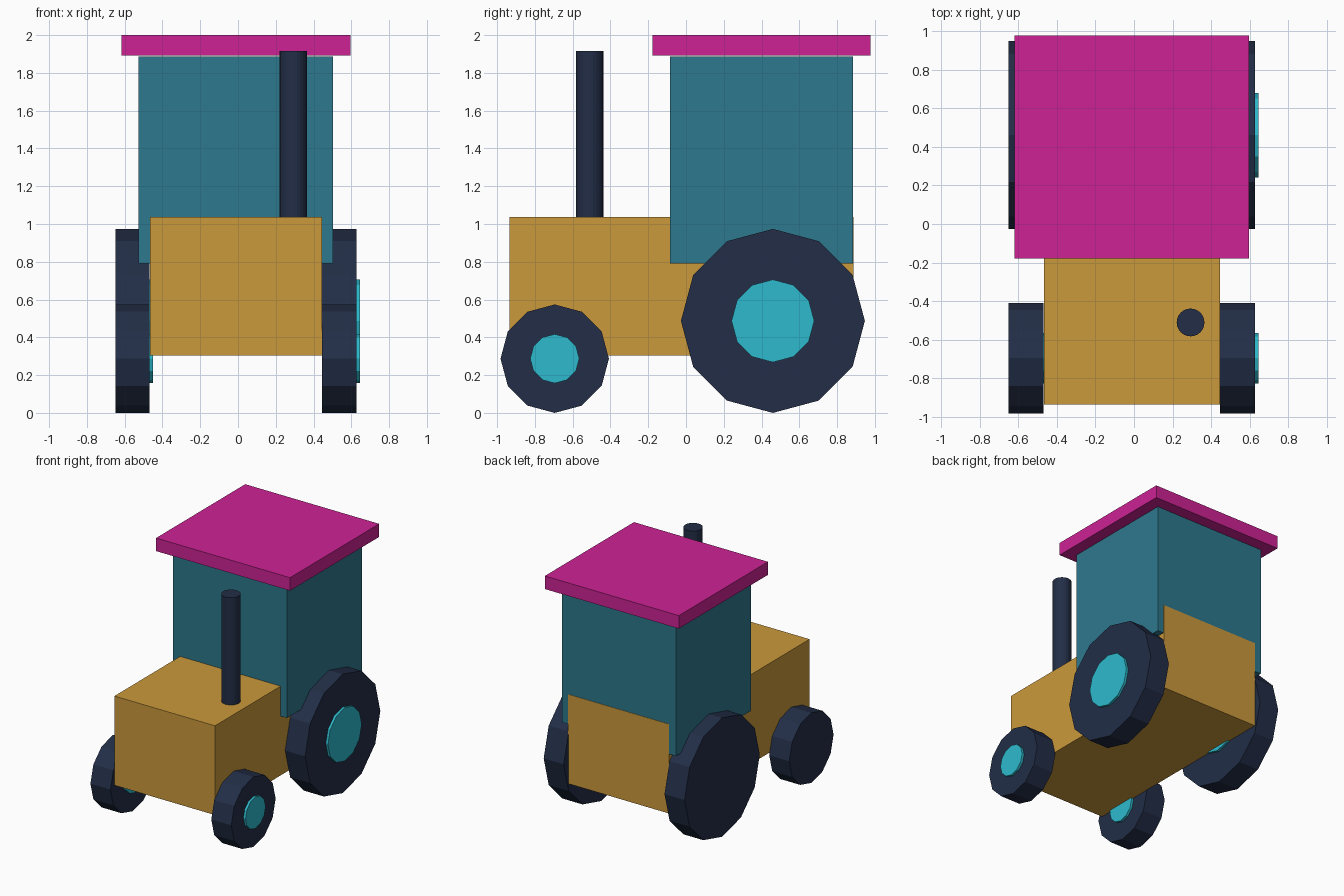
import bpy
import bmesh
from math import pi
from mathutils import Matrix, Vector

cube = bpy.data.objects.get("Cube")
if cube:
    bpy.data.objects.remove(cube, do_unlink=True)


def material(name, rgb):
    mat = bpy.data.materials.new(name)
    mat.use_nodes = True
    colour = (*rgb, 1)
    mat.diffuse_color = colour
    mat.node_tree.nodes["Principled BSDF"].inputs["Base Color"].default_value = colour
    return mat


ochre = material("ochre", (0.60, 0.32, 0.045))
teal = material("teal", (0.027, 0.188, 0.266))
magenta = material("magenta", (0.61, 0.016, 0.30))
navy = material("navy", (0.016, 0.027, 0.063))
cyan = material("cyan", (0.027, 0.49, 0.61))


def finish(name, bm, mat):
    mesh = bpy.data.meshes.new(name)
    bm.to_mesh(mesh)
    bm.free()
    mesh.materials.append(mat)
    obj = bpy.data.objects.new(name, mesh)
    bpy.context.collection.objects.link(obj)
    return obj


def box(name, low, high, mat):
    low, high = Vector(low), Vector(high)
    bm = bmesh.new()
    bmesh.ops.create_cube(bm, size=1, matrix=Matrix.Translation((low + high) / 2)
                          @ Matrix.Diagonal((*(high - low), 1)))
    return finish(name, bm, mat)


def cylinder(name, centre, radius, length, sides, mat, along_x=False):
    turn = Matrix.Rotation(pi / 2 if along_x else 0, 4, "Y")
    bm = bmesh.new()
    bmesh.ops.create_cone(bm, cap_ends=True, segments=sides, radius1=radius,
                          radius2=radius, depth=length,
                          matrix=Matrix.Translation(centre) @ turn)
    return finish(name, bm, mat)


# Body, cab and roof; the body sits a hair proud of the cab at the back
box("body", (-0.465, -0.935, 0.305), (0.446, 0.887, 1.036), ochre)
box("cab", (-0.528, -0.085, 0.79), (0.503, 0.884, 1.887), teal)
box("roof", (-0.618, -0.178, 1.893), (0.596, 0.976, 2.0), magenta)

# Exhaust pipe
cylinder("exhaust", (0.293, -0.51, 1.465), 0.072, 0.9, 24, navy)

# Wheels: every hub stands out on the +x face of its tyre
for end, y, radius, hub_radius in (("front", -0.695, 0.287, 0.13),
                                   ("rear", 0.46, 0.487, 0.219)):
    for side, x in (("left", 0.536), ("right", -0.559)):
        cylinder(f"{end}_{side}_tyre", (x, y, radius), radius, 0.181, 12, navy, True)
        cylinder(f"{end}_{side}_hub", (x + 0.06, y, radius), hub_radius, 0.1, 12, cyan, True)
